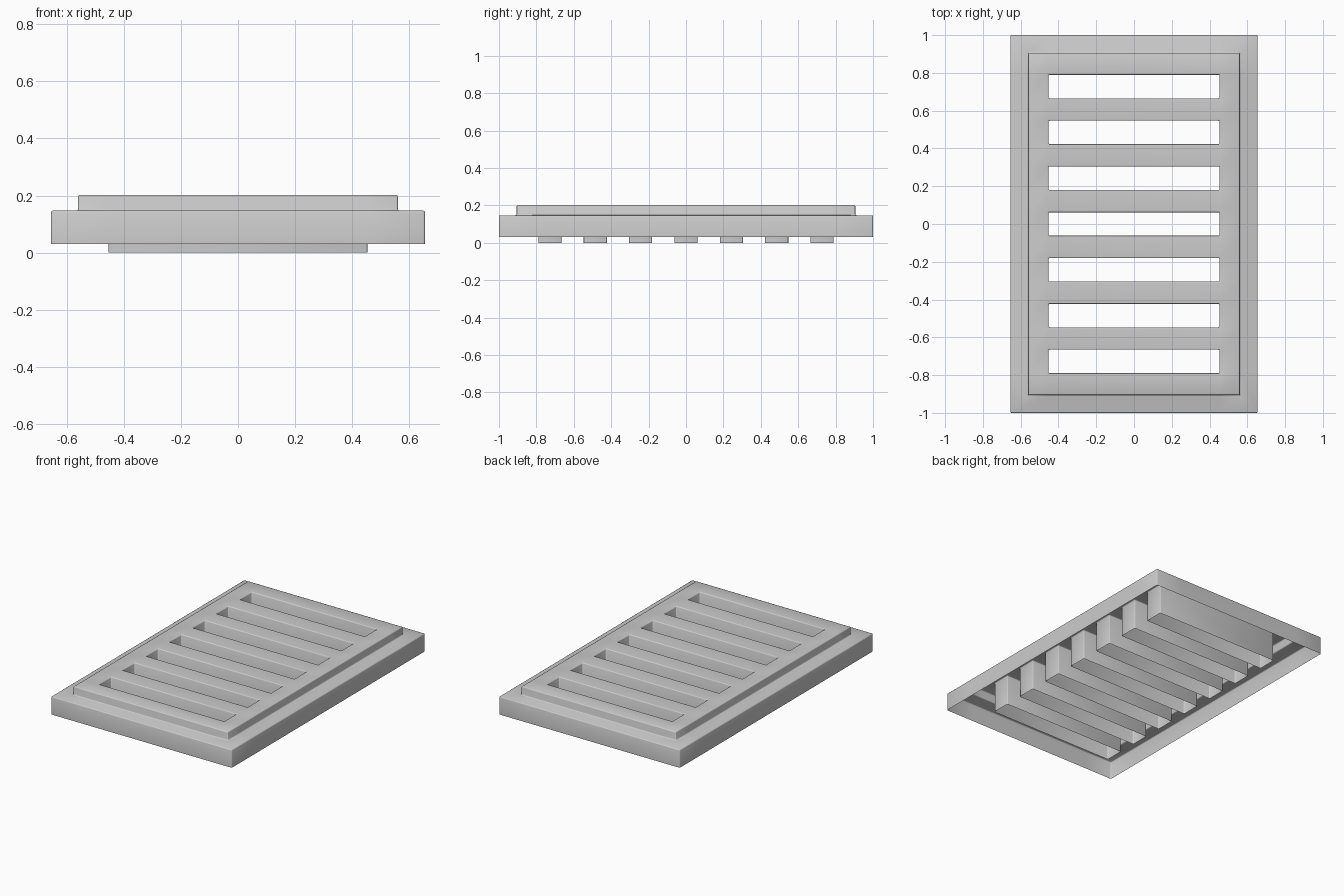
import bpy, bmesh

if "Cube" in bpy.data.objects:
    bpy.data.objects.remove(bpy.data.objects["Cube"])

HX, HY = 0.655, 1.0        # outer rim half sizes
PX, PY = 0.56, 0.905       # raised panel half sizes
Z_RIM, Z_LEDGE, Z_TOP = 0.03, 0.147, 0.202
SLOT_X, SLOT_HALF, PITCH, COUNT = 0.453, 0.062, 0.2425, 7

bm = bmesh.new()

# Raised panel: a grid of faces with the slot cells left out
xs = [-PX, -SLOT_X, SLOT_X, PX]
ys = [-PY]
for i in range(COUNT):
    c = (i - (COUNT - 1) / 2) * PITCH
    ys += [c - SLOT_HALF, c + SLOT_HALF]
ys.append(PY)
grid = [[bm.verts.new((x, y, Z_TOP)) for x in xs] for y in ys]
for j in range(len(ys) - 1):
    for i in range(3):
        if i == 1 and j % 2 == 1:
            continue
        bm.faces.new((grid[j][i], grid[j][i + 1], grid[j + 1][i + 1], grid[j + 1][i]))


def extrude(edges, place):
    """Extrude an open edge loop and move the new points."""
    geom = bmesh.ops.extrude_edge_only(bm, edges=edges)["geom"]
    for v in geom:
        if isinstance(v, bmesh.types.BMVert):
            v.co = place(v.co)
    return [e for e in geom if isinstance(e, bmesh.types.BMEdge) and e.is_boundary]


def is_outer(e):
    return all(abs(abs(v.co.x) - PX) < 1e-4 for v in e.verts) or \
        all(abs(abs(v.co.y) - PY) < 1e-4 for v in e.verts)


border = [e for e in bm.edges if e.is_boundary]
outer = [e for e in border if is_outer(e)]
slots = [e for e in border if not is_outer(e)]

# Slot sleeves reaching below the rim
extrude(slots, lambda p: (p.x, p.y, 0))


# Panel side, ledge and outer rim
def widen(p):
    x = p.x + (HX - PX) * (1 if p.x > 0 else -1) if abs(p.x) > PX - 1e-4 else p.x
    y = p.y + (HY - PY) * (1 if p.y > 0 else -1) if abs(p.y) > PY - 1e-4 else p.y
    return (x, y, p.z)


outer = extrude(outer, lambda p: (p.x, p.y, Z_LEDGE))
outer = extrude(outer, widen)
extrude(outer, lambda p: (p.x, p.y, Z_RIM))

bmesh.ops.recalc_face_normals(bm, faces=bm.faces)
if next(f for f in bm.faces if f.calc_center_median().z > Z_TOP - 1e-4).normal.z < 0:
    bmesh.ops.reverse_faces(bm, faces=bm.faces)

# Soften the convex and concave creases
bm.normal_update()
creases = [e for e in bm.edges if len(e.link_faces) == 2 and e.calc_face_angle() > 0.5]
bmesh.ops.bevel(bm, geom=creases, offset=0.006, segments=2, profile=0.5,
                affect='EDGES', clamp_overlap=True)

mesh = bpy.data.meshes.new("vent_grille")
bm.to_mesh(mesh)
bm.free()
vent = bpy.data.objects.new("vent_grille", mesh)
bpy.context.collection.objects.link(vent)
bpy.context.view_layer.objects.active = vent
vent.select_set(True)
bpy.ops.object.shade_smooth_by_angle(angle=0.87)
